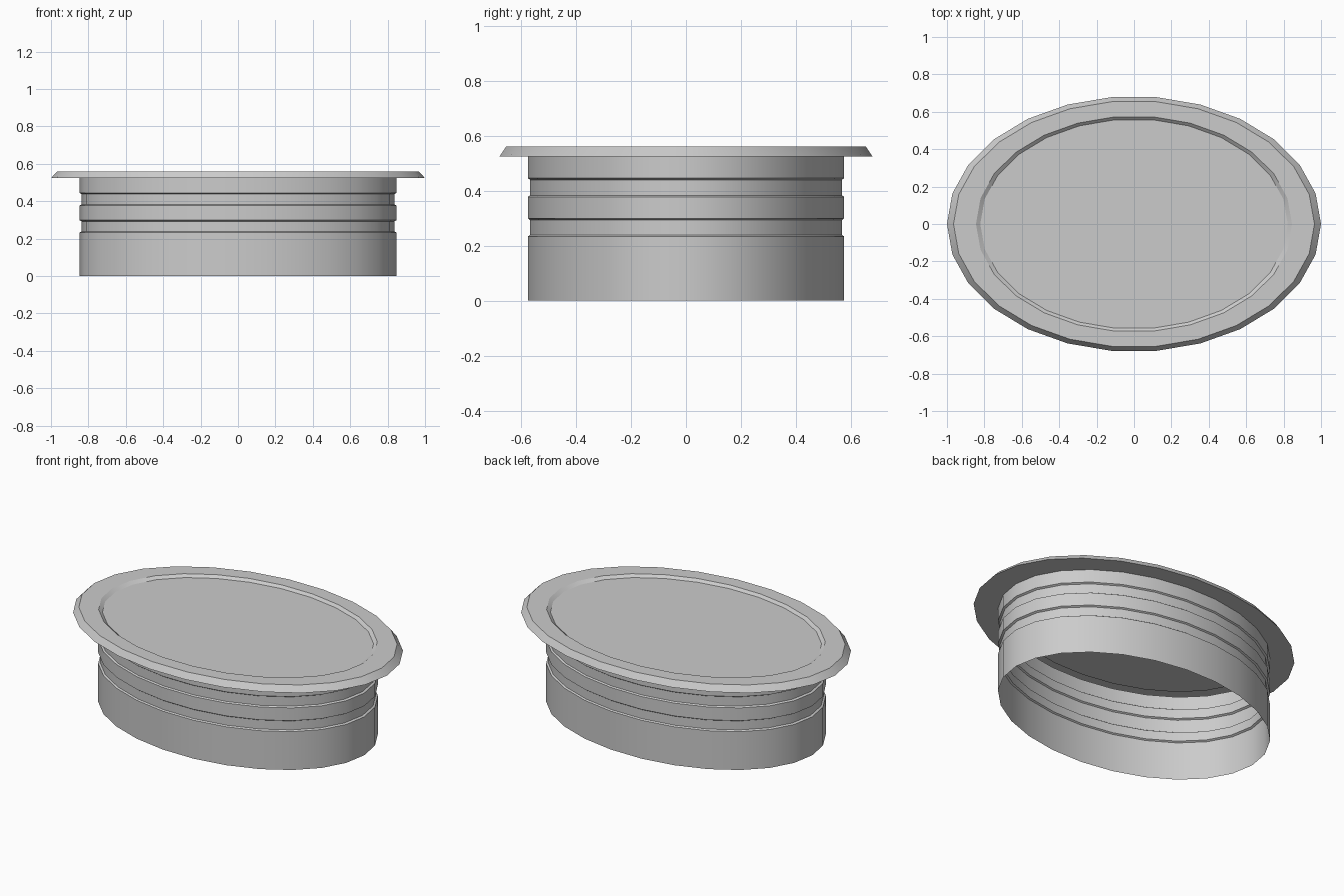
import bpy, bmesh, math

if "Cube" in bpy.data.objects:
    bpy.data.objects.remove(bpy.data.objects["Cube"])

SIDES = 26
RATIO = 0.683  # ellipse depth / width


def oval_lathe(name, profile, cap=False):
    """Sweep (radius, z) points around z as an oval; optionally cap the last ring."""
    bm = bmesh.new()
    rings = []
    for r, z in profile:
        rings.append([bm.verts.new((r * math.cos(2 * math.pi * i / SIDES),
                                    r * RATIO * math.sin(2 * math.pi * i / SIDES), z))
                      for i in range(SIDES)])
    for a, b in zip(rings, rings[1:]):
        for i in range(SIDES):
            j = (i + 1) % SIDES
            bm.faces.new((a[i], a[j], b[j], b[i]))
    if cap:
        bm.faces.new(rings[-1])
    mesh = bpy.data.meshes.new(name)
    bm.to_mesh(mesh)
    bm.free()
    obj = bpy.data.objects.new(name, mesh)
    bpy.context.collection.objects.link(obj)
    bpy.ops.object.select_all(action='DESELECT')
    obj.select_set(True)
    bpy.context.view_layer.objects.active = obj
    bpy.ops.object.shade_smooth_by_angle(angle=math.radians(24))
    return obj


# Thin open-bottomed sleeve with two shallow grooves
R = 0.848
sleeve = [(R, 0.0)]
for low, high in ((0.233, 0.299), (0.377, 0.445)):
    sleeve += [(R, low), (R - 0.012, low + 0.006),
               (R - 0.012, high - 0.006), (R, high)]
sleeve.append((R, 0.524))
oval_lathe("sleeve", sleeve)

# Flanged lid with a bevelled rim and a shallow recessed top
lid = [(R, 0.524), (1.0, 0.524), (0.965, 0.56), (0.845, 0.56), (0.822, 0.545)]
oval_lathe("lid", lid, cap=True)
